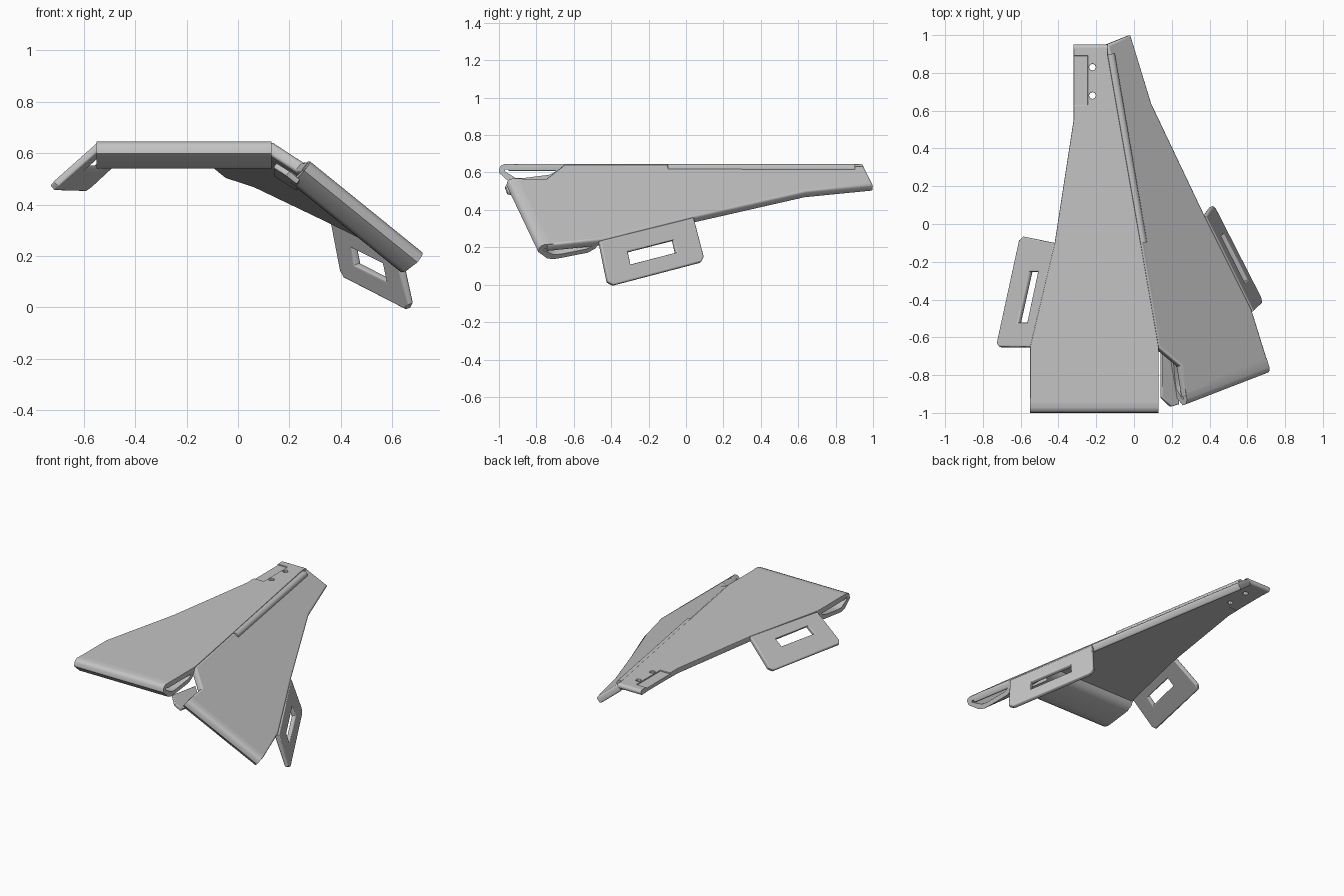
import bpy, bmesh, math
from mathutils import Vector, Matrix

old = bpy.data.objects.get("Cube")
if old:
    bpy.data.objects.remove(old, do_unlink=True)

grey = bpy.data.materials.new("plain_grey")
grey.use_nodes = True
colour = (0.55, 0.55, 0.55, 1)
grey.diffuse_color = colour
grey.node_tree.nodes["Principled BSDF"].inputs["Base Color"].default_value = colour

TOP, SHEET, SLOPE = 0.645, 0.03, 0.77
HINGE = Vector((0.13, -0.65))
ACROSS = Vector((0.985, 0.172))


def flat(x, y):
    return Vector((x, y, TOP))


def fold(x, y):
    """Point on the sloping side of the hinge line."""
    d = (Vector((x, y)) - HINGE).dot(ACROSS)
    return Vector((x, y, TOP - SLOPE * max(0, d)))


def finish(ob):
    bpy.ops.object.select_all(action='DESELECT')
    ob.select_set(True)
    bpy.context.view_layer.objects.active = ob
    if ob.type == 'CURVE':
        bpy.ops.object.convert(target='MESH')
        ob = bpy.context.object
    ob.data.materials.clear()
    ob.data.materials.append(grey)
    bpy.ops.object.shade_smooth_by_angle(angle=math.radians(40))
    return ob


def plate(name, outline, holes=(), thick=SHEET, round_edge=0.008):
    """Flat sheet with rounded rim, below its outline (anticlockwise from outside)."""
    o = outline[0]
    n = Vector()
    for a, b in zip(outline, outline[1:] + outline[:1]):
        n += (a - o).cross(b - o)
    n.normalize()
    u = (outline[1] - o).normalized()
    u = (u - n * u.dot(n)).normalized()
    v = n.cross(u)
    cu = bpy.data.curves.new(name, 'CURVE')
    cu.dimensions, cu.fill_mode = '2D', 'BOTH'
    cu.extrude = thick / 2 - round_edge
    cu.bevel_depth, cu.bevel_resolution = round_edge, 2
    cu.offset = -round_edge
    for loop in [outline] + [h[::-1] for h in holes]:
        sp = cu.splines.new('POLY')
        sp.points.add(len(loop) - 1)
        sp.use_cyclic_u = True
        for p, q in zip(sp.points, loop):
            p.co = ((q - o).dot(u), (q - o).dot(v), 0, 1)
    ob = bpy.data.objects.new(name, cu)
    bpy.context.collection.objects.link(ob)
    m = Matrix((u, v, n)).transposed().to_4x4()
    m.translation = o - n * thick / 2
    ob.matrix_world = m
    return finish(ob)


# Section of the hollow folded front edge: distance back, distance down
HEM = [(0.08, 0), (0.03, 0), (0.012, 0.007), (0.002, 0.02), (0, 0.046),
       (0.055, 0.096), (0.09, 0.105), (0.13, 0.102), (0.28, 0.083), (0.32, 0.06), (0.34, 0.02),
       (0.31, 0.02), (0.3, 0.043), (0.27, 0.057), (0.13, 0.075), (0.09, 0.075),
       (0.032, 0.04), (0.032, 0.03), (0.08, 0.028)]


def hem(name, a, b, back_a, back_b, down):
    bm = bmesh.new()
    ends = [[bm.verts.new(p + back * s + down * h) for s, h in HEM]
            for p, back in ((a, back_a), (b, back_b))]
    for i in range(len(HEM)):
        j = (i + 1) % len(HEM)
        bm.faces.new((ends[0][i], ends[0][j], ends[1][j], ends[1][i]))
    for e in ends:
        bm.faces.new(e)
    bmesh.ops.recalc_face_normals(bm, faces=bm.faces)
    me = bpy.data.meshes.new(name)
    bm.to_mesh(me)
    ob = bpy.data.objects.new(name, me)
    bpy.context.collection.objects.link(ob)
    return finish(ob)


def rod(name, a, b, r):
    d = b - a
    bpy.ops.mesh.primitive_cylinder_add(vertices=20, radius=r, depth=d.length, location=(a + b) / 2,
                                        rotation=d.to_track_quat('Z', 'Y').to_euler())
    bpy.context.object.name = name
    return finish(bpy.context.object)


def ring(x, y, r, count=8):
    return [flat(x + r * math.cos(math.tau * i / count), y + r * math.sin(math.tau * i / count))
            for i in range(count)]


# Level panel with a notch and two holes near the tail
plate("level_panel", [flat(*p) for p in (
    (-0.55, -0.95), (0.13, -0.95), (0.13, -0.65), (0.035, -0.1), (-0.14, 0.9), (-0.14, 0.935),
    (-0.32, 0.935), (-0.32, 0.89), (-0.245, 0.89), (-0.245, 0.63), (-0.32, 0.63),
    (-0.32, 0.55), (-0.42, -0.1), (-0.55, -0.65))],
    [ring(-0.22, y, 0.018) for y in (0.68, 0.83)], thick=0.036, round_edge=0.003)
plate("tail_pocket", [Vector((x, y, TOP - 0.008)) for x, y in (
    (-0.32, 0.625), (-0.243, 0.625), (-0.243, 0.895), (-0.32, 0.895))], thick=0.026, round_edge=0.003)
rod("tail_rim", Vector((-0.32, 0.932, TOP - 0.018)), Vector((-0.14, 0.932, TOP - 0.018)), 0.018)

# Sloping panel on the other side of the hinge
plate("sloping_panel", [fold(*p) for p in (
    (0.275, -0.91), (0.715, -0.74), (0.625, -0.45), (0.375, 0.05), (0.095, 0.64),
    (-0.015, 1.0), (-0.14, 0.95), (0.035, -0.1), (0.13, -0.65), (0.25, -0.75))],
    thick=0.048, round_edge=0.012)

# Folded front edges
hem("level_front_hem", flat(-0.55, -1), flat(0.13, -1), Vector((0, 1, 0)), Vector((0, 1, 0)),
    Vector((0, 0, -1)))
inner, outer = fold(0.285, -0.955), fold(0.725, -0.785)
slope_down = -Vector((ACROSS.x * SLOPE, ACROSS.y * SLOPE, 1)).normalized()
hem("sloping_front_hem", inner, outer, (fold(0.25, -0.75) - inner).normalized(),
    (fold(0.625, -0.45) - outer).normalized(), slope_down)

# Lower floor beside the front notch
plate("notch_floor", [fold(*p) + slope_down * 0.082 for p in (
    (0.2, -0.91), (0.25, -0.957), (0.29, -0.945), (0.29, -0.74), (0.2, -0.67))],
    thick=0.022, round_edge=0.005)

# Hinge seam: thin at the front, a thicker rod toward the tail
rod("hinge_seam", Vector((0.13, -0.65, TOP - 0.025)), Vector((0.035, -0.1, TOP - 0.025)), 0.02)
rod("hinge_rod", Vector((0.045, -0.1, TOP - 0.024)), Vector((-0.125, 0.9, TOP - 0.024)), 0.024)

# Slotted side flaps
plate("right_flap", [Vector(p) for p in (
    (-0.73, -0.63, 0.475), (-0.715, -0.65, 0.49), (-0.55, -0.65, TOP), (-0.42, -0.1, TOP),
    (-0.59, -0.065, 0.49), (-0.615, -0.085, 0.475))],
    [[Vector(p) for p in ((-0.62, -0.52, 0.562), (-0.575, -0.52, 0.605),
                          (-0.52, -0.25, 0.605), (-0.56, -0.25, 0.562))]])
a, b = Vector((0.375, 0.04, 0.36)), Vector((0.635, -0.46, 0.235))
c, d = Vector((0.682, -0.413, -0.008)), Vector((0.425, 0.103, 0.128))


def on_flap(s, t):
    return a.lerp(b, s).lerp(d.lerp(c, s), t)


plate("left_flap", [on_flap(*p) for p in (
    (0, 0), (0, 0.9), (0.04, 1), (0.95, 1), (1, 0.9), (1, 0))][::-1],
    [[on_flap(*p) for p in ((0.26, 0.38), (0.26, 0.66), (0.74, 0.66), (0.74, 0.38))][::-1]])
